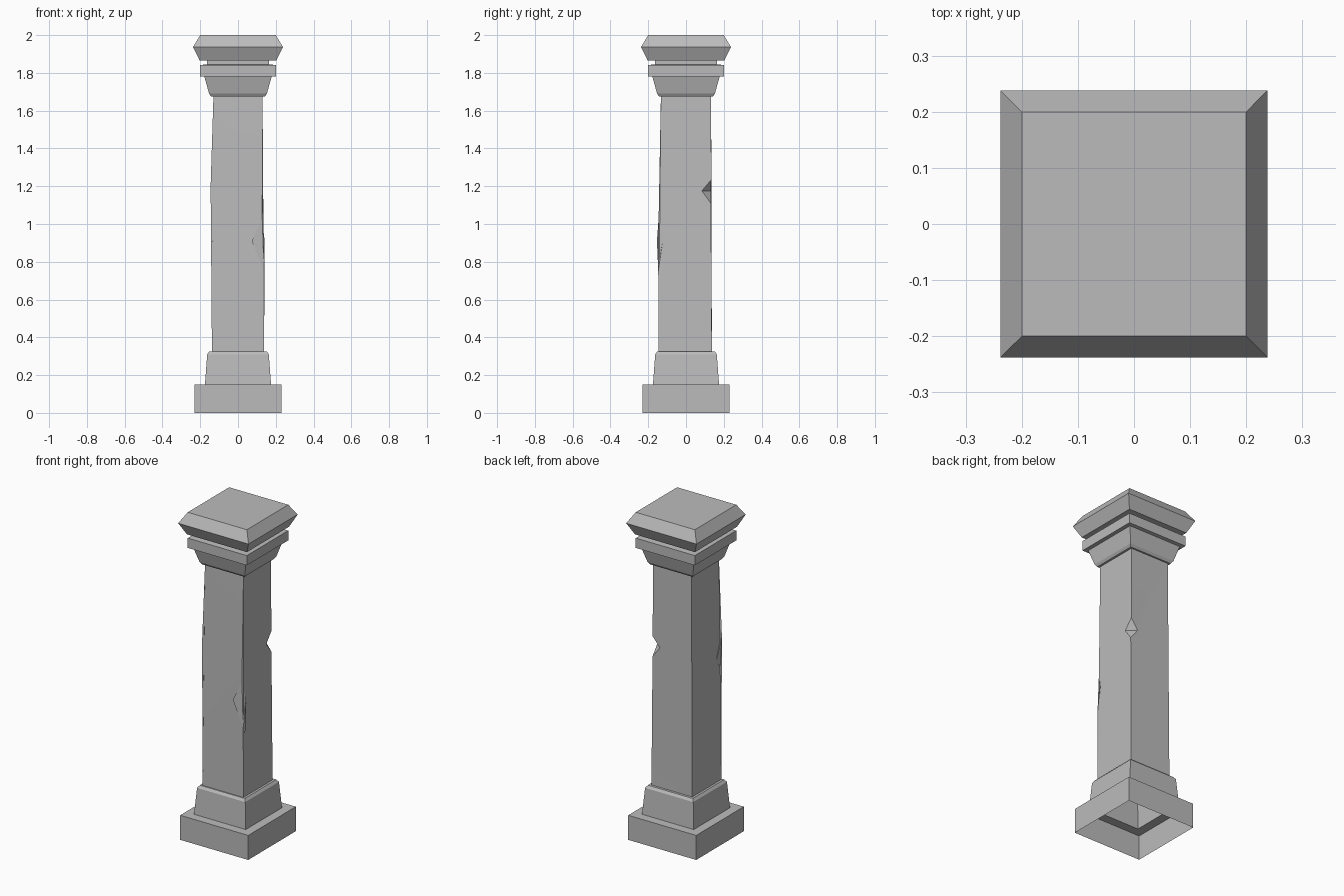
import bpy
import bmesh
import math

old = bpy.data.objects.get("Cube")
if old:
    bpy.data.objects.remove(old, do_unlink=True)

stone = bpy.data.materials.new("grey stone")
stone.use_nodes = True
GREY = (0.5, 0.5, 0.5, 1.0)
stone.diffuse_color = GREY
stone.node_tree.nodes["Principled BSDF"].inputs["Base Color"].default_value = GREY

SIGNS = [(-1, -1), (1, -1), (1, 1), (-1, 1)]


def finish(bm, name):
    mesh = bpy.data.meshes.new(name)
    bm.to_mesh(mesh)
    bm.free()
    mesh.materials.append(stone)
    obj = bpy.data.objects.new(name, mesh)
    bpy.context.collection.objects.link(obj)
    return obj


def square_loft(name, profile, close_top=False):
    """Stack square rings given as (half width, height)."""
    bm = bmesh.new()
    rings = [[bm.verts.new((sx * r, sy * r, z)) for sx, sy in SIGNS] for r, z in profile]
    for low, high in zip(rings, rings[1:]):
        for i in range(4):
            j = (i + 1) % 4
            bm.faces.new((low[i], low[j], high[j], high[i]))
    if close_top:
        bm.faces.new(rings[-1])
    return finish(bm, name)


# Hollow foot, open underneath
square_loft("base_block", [(0.23, 0), (0.23, 0.15), (0.175, 0.15)])
square_loft("plinth", [(0.175, 0.15), (0.163, 0.31), (0.152, 0.325), (0.137, 0.325)])

# Capital and the bevelled top slab
square_loft("capital", [(0.13, 1.675), (0.143, 1.675), (0.153, 1.69), (0.178, 1.78),
                        (0.2, 1.782), (0.2, 1.842), (0.163, 1.845), (0.163, 1.865)])
square_loft("top_slab", [(0.163, 1.865), (0.203, 1.865), (0.238, 1.937), (0.2, 2.0)],
            close_top=True)

# Shaft with chipped corners: low point, point on previous face, point on next face, high point
chips = {
    0: [(-0.133, -0.142, 1.0), (-0.139, -0.1, 1.08), (-0.092, -0.14, 1.08), (-0.145, -0.14, 1.2)],
    1: [(0.138, -0.147, 0.75), (0.073, -0.154, 0.91), (0.141, -0.123, 0.91), (0.128, -0.145, 1.03)],
    2: [(0.134, 0.132, 1.11), (0.133, 0.084, 1.175), (0.084, 0.132, 1.175), (0.132, 0.134, 1.235)],
}
bm = bmesh.new()
feet, heads, cuts = [], [], []
for i, (sx, sy) in enumerate(SIGNS):
    feet.append(bm.verts.new((sx * 0.138, -0.145 if sy < 0 else 0.137, 0.325)))
    heads.append(bm.verts.new((sx * 0.13, sy * 0.133, 1.675)))
    cuts.append([bm.verts.new(p) for p in chips.get(i, [])])
for i in range(4):
    j = (i + 1) % 4
    loop = [feet[i], feet[j]]
    if cuts[j]:
        low, before, after, high = cuts[j]
        loop += [low, before, high]
    loop += [heads[j], heads[i]]
    if cuts[i]:
        low, before, after, high = cuts[i]
        loop += [high, after, low]
        bm.faces.new((low, after, before))
        bm.faces.new((before, after, high))
    bm.faces.new(loop)
bmesh.ops.triangulate(bm, faces=[f for f in bm.faces if len(f.verts) > 4])
shaft = finish(bm, "chipped_shaft")

# Soften the uneven shaft faces, keeping the corners crisp
bpy.ops.object.select_all(action="DESELECT")
shaft.select_set(True)
bpy.context.view_layer.objects.active = shaft
bpy.ops.object.shade_smooth_by_angle(angle=math.radians(20))
